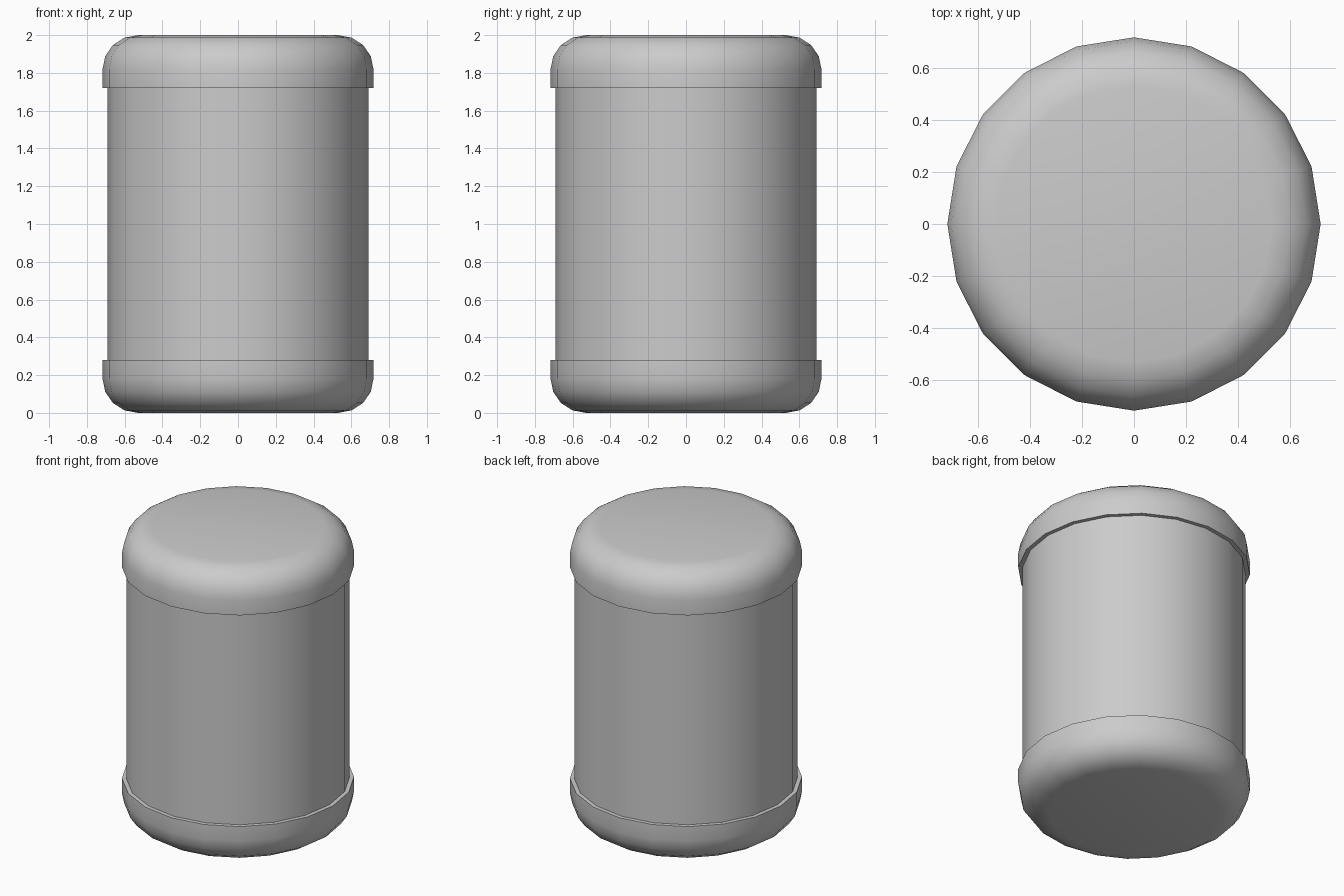
import bpy, bmesh, math

if "Cube" in bpy.data.objects:
    bpy.data.objects.remove(bpy.data.objects["Cube"])

SIDES = 20
BODY_R, CAP_R, FLAT_R = 0.69, 0.717, 0.53
LEDGE, CURVE_Z, TOP = 1.72, 1.82, 2.0


def lathe(name, profile, close_top=False):
    """Revolve (radius, z) points around z into a 20-sided surface."""
    bm = bmesh.new()
    rings = []
    for r, z in profile:
        rings.append([bm.verts.new((r * math.cos(2 * math.pi * i / SIDES),
                                    r * math.sin(2 * math.pi * i / SIDES), z))
                      for i in range(SIDES)])
    for a, b in zip(rings, rings[1:]):
        for i in range(SIDES):
            j = (i + 1) % SIDES
            bm.faces.new((a[i], a[j], b[j], b[i]))
    if close_top:
        bm.faces.new(rings[-1])
    mesh = bpy.data.meshes.new(name)
    bm.to_mesh(mesh)
    bm.free()
    obj = bpy.data.objects.new(name, mesh)
    bpy.context.collection.objects.link(obj)
    return obj


def smooth(obj):
    bpy.ops.object.select_all(action='DESELECT')
    obj.select_set(True)
    bpy.context.view_layer.objects.active = obj
    bpy.ops.object.shade_smooth_by_angle(angle=math.radians(40))


# Straight barrel between the two caps
body = lathe("barrel_body", [(BODY_R, TOP - LEDGE), (BODY_R, LEDGE)])

# Rounded cap: underside ledge, straight rim, quarter-round shoulder, flat lid
cap_profile = [(BODY_R, LEDGE), (CAP_R, LEDGE)]
for k in range(5):
    t = math.radians(22.5 * k)
    cap_profile.append((FLAT_R + (CAP_R - FLAT_R) * math.cos(t),
                        CURVE_Z + (TOP - CURVE_Z) * math.sin(t)))
top_cap = lathe("top_cap", cap_profile, close_top=True)

# Bottom cap is the top cap turned over about the x axis
bottom_cap = lathe("bottom_cap", cap_profile, close_top=True)
bottom_cap.rotation_euler = (math.pi, 0, 0)
bottom_cap.location.z = TOP

for part in (body, top_cap, bottom_cap):
    smooth(part)
